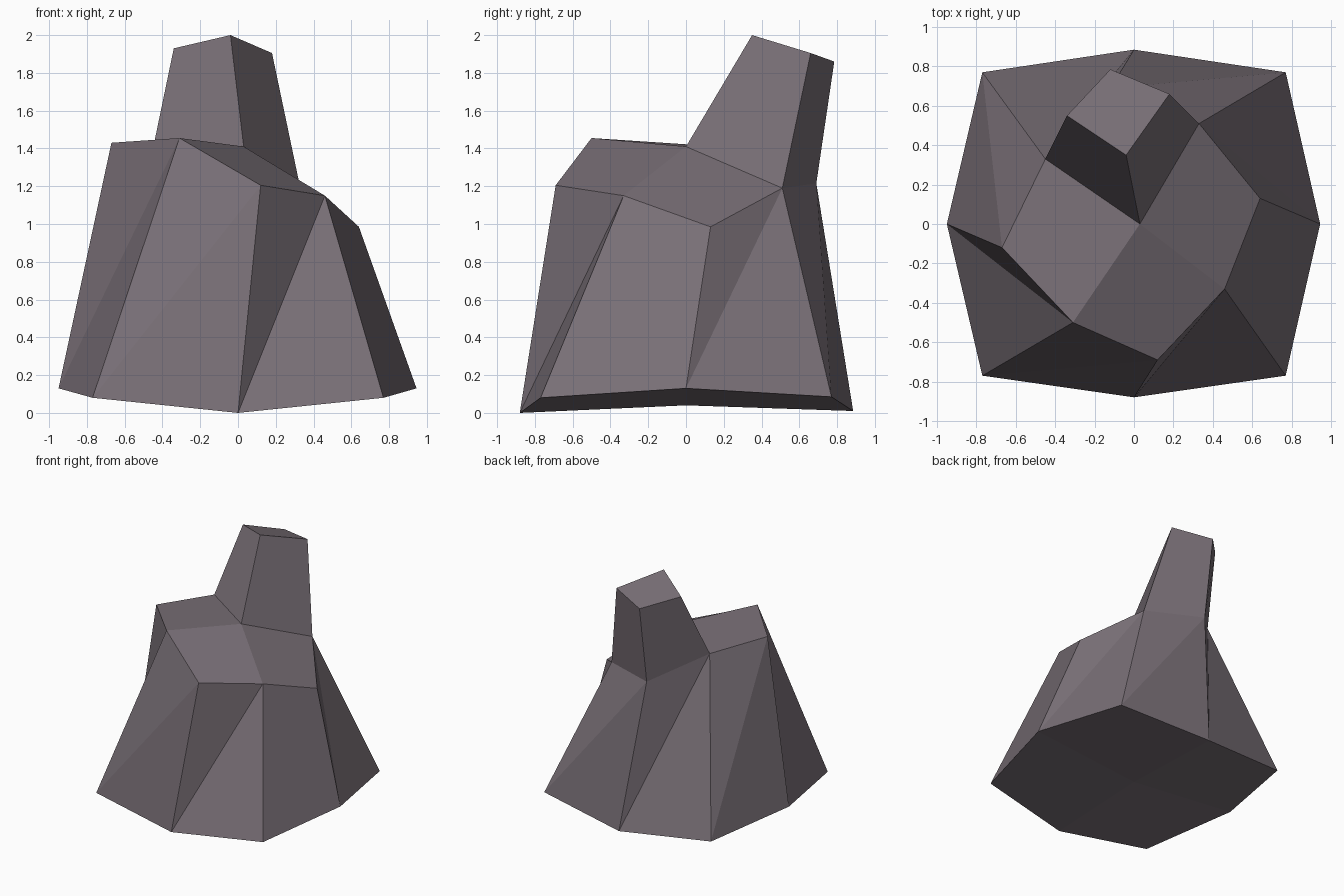
import bpy
import bmesh

cube = bpy.data.objects.get("Cube")
if cube:
    bpy.data.objects.remove(cube, do_unlink=True)

# One flat stone colour
stone = bpy.data.materials.new("mauve_grey_stone")
stone.use_nodes = True
colour = (0.19, 0.16, 0.183, 1.0)
stone.diffuse_color = colour
shader = stone.node_tree.nodes["Principled BSDF"]
shader.inputs["Base Color"].default_value = colour
shader.inputs["Roughness"].default_value = 0.9

# Matching rings, counter-clockwise from the front: corners alternate with edge middles
FOOT = [(-.77, -.77, .08), (0, -.88, 0), (.77, -.77, .08), (.945, 0, .13),
        (.77, .77, .085), (0, .885, .01), (-.77, .77, .085), (-.95, 0, .13)]
SHOULDER = [(.12, -.69, 1.205), (.46, -.33, 1.15), (.64, .13, .985), (.33, .51, 1.19),
            (-.12, .69, 1.215), (-.45, .33, 1.40), (-.67, -.12, 1.43), (-.31, -.50, 1.455)]
PEAK = [(.18, .66, 1.905), (-.12, .785, 1.86), (-.34, .55, 1.93), (-.04, .35, 2.0)]

bm = bmesh.new()


def add_ring(points):
    return [bm.verts.new(p) for p in points]


def cap(ring, centre):
    """Close a ring with one quad per corner, meeting at the centre."""
    return [bm.faces.new((centre, ring[i - 1], ring[i], ring[(i + 1) % len(ring)]))
            for i in range(0, len(ring), 2)]


def loft(lower, upper, split):
    """Join two rings with quads, or with triangles where they twist."""
    n = len(lower)
    for i in range(n):
        j = (i + 1) % n
        if split:
            bm.faces.new((lower[i], lower[j], upper[i]))
            bm.faces.new((lower[j], upper[j], upper[i]))
        else:
            bm.faces.new((lower[i], lower[j], upper[j], upper[i]))


# Twisted body with its underside and faceted top
foot = add_ring(FOOT)
shoulder = add_ring(SHOULDER)
loft(foot, shoulder, True)
cap(foot, bm.verts.new((0, 0, .04)))
crown = bm.verts.new((.03, 0, 1.41))
top_faces = cap(shoulder, crown)

# Tapered spur rising from the back quarter of the top
bm.faces.remove(top_faces[2])
peak = add_ring(PEAK)
loft(shoulder[3:6] + [crown], peak, False)
bm.faces.new(peak)

bmesh.ops.recalc_face_normals(bm, faces=bm.faces)
mesh = bpy.data.meshes.new("rock")
bm.to_mesh(mesh)
bm.free()
mesh.materials.append(stone)
rock = bpy.data.objects.new("rock", mesh)
bpy.context.collection.objects.link(rock)
